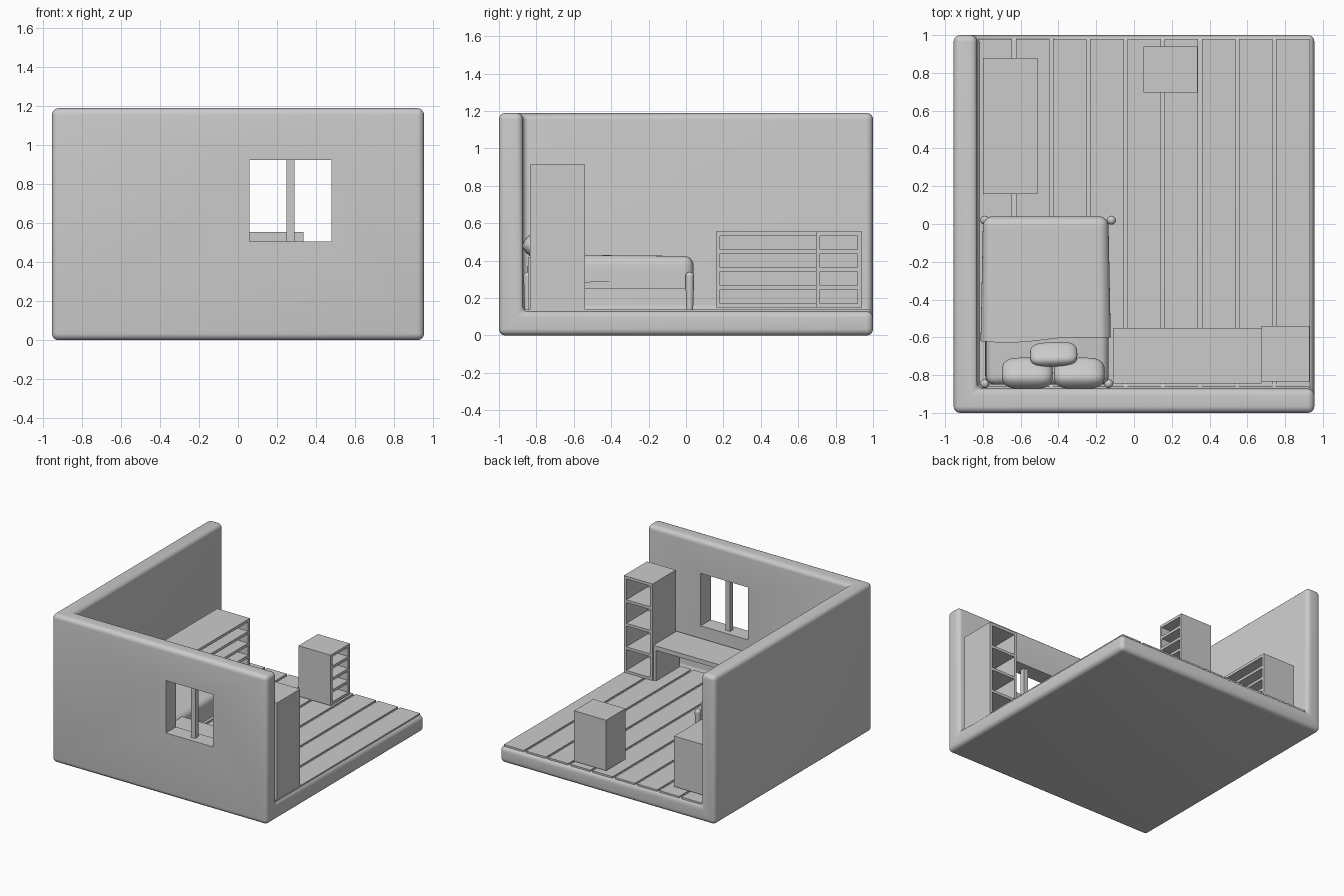
import bpy, bmesh, math
from mathutils import Vector, Matrix

if "Cube" in bpy.data.objects:
    bpy.data.objects.remove(bpy.data.objects["Cube"])


def make(name, bm, smooth=False):
    bmesh.ops.recalc_face_normals(bm, faces=bm.faces)
    me = bpy.data.meshes.new(name)
    bm.to_mesh(me)
    bm.free()
    ob = bpy.data.objects.new(name, me)
    bpy.context.collection.objects.link(ob)
    if smooth:
        activate(ob)
        bpy.ops.object.shade_smooth_by_angle(angle=math.radians(40))
    return ob


def activate(ob):
    bpy.ops.object.select_all(action='DESELECT')
    ob.select_set(True)
    bpy.context.view_layer.objects.active = ob


def add_box(bm, lo, hi):
    lo, hi = Vector(lo), Vector(hi)
    m = Matrix.Translation((lo + hi) / 2) @ Matrix.Diagonal((*(hi - lo), 1))
    return bmesh.ops.create_cube(bm, size=1, matrix=m)['verts']


def boxes(name, spans, bevel=0, segs=3):
    bm = bmesh.new()
    for lo, hi in spans:
        add_box(bm, lo, hi)
    if bevel:
        bmesh.ops.bevel(bm, geom=bm.edges[:], offset=bevel, segments=segs,
                        profile=0.5, affect='EDGES')
    return make(name, bm, bool(bevel))


def cut(ob, name, lo, hi):
    cutter = boxes(name, [(lo, hi)])
    cutter.hide_render = True
    m = ob.modifiers.new(name, 'BOOLEAN')
    m.operation, m.solver, m.object = 'DIFFERENCE', 'EXACT', cutter
    activate(ob)
    bpy.ops.object.modifier_apply(modifier=m.name)
    bpy.data.objects.remove(cutter)


def shelf_unit(name, lo, hi, rows, side, t=0.022):
    """Open-fronted unit; side 'x' opens towards +x, 'y' towards +y."""
    (x0, y0, z0), (x1, y1, z1) = lo, hi
    if side == 'x':
        parts = [((x0, y0, z0), (x1, y0 + t, z1)), ((x0, y1 - t, z0), (x1, y1, z1)),
                 ((x0, y0 + t, z0), (x0 + t, y1 - t, z1))]
        a, b = (x0 + t, y0 + t), (x1, y1 - t)
    else:
        parts = [((x0, y0, z0), (x0 + t, y1, z1)), ((x1 - t, y0, z0), (x1, y1, z1)),
                 ((x0 + t, y0, z0), (x1 - t, y0 + t, z1))]
        a, b = (x0 + t, y0 + t), (x1 - t, y1)
    for i in range(rows + 1):
        z = z0 + (z1 - z0 - t) * i / rows
        parts.append(((*a, z), (*b, z + t)))
    return boxes(name, parts)


def pillow(name, centre, size, tilt, turn=0):
    bm = bmesh.new()
    bmesh.ops.create_uvsphere(bm, u_segments=32, v_segments=20, radius=1)
    for v in bm.verts:
        x, y, z = (math.copysign(abs(c) ** e, c) for c, e in zip(v.co, (.55, .55, .85)))
        v.co = Vector((x * size[0], y * size[1], z * size[2])) / 2
    bmesh.ops.transform(bm, verts=bm.verts, matrix=Matrix.Translation(centre)
                        @ Matrix.Rotation(turn, 4, 'Z') @ Matrix.Rotation(tilt, 4, 'X'))
    return make(name, bm, True)


# Room shell: floor and two walls with soft edges, then a window hole
room = boxes("room_shell", [((-.955, -1, 0), (.955, 1, 1.19))])
cut(room, "inside", (-.83, -.872, .13), (2, 2, 2))
bev = room.modifiers.new("soft", 'BEVEL')
bev.width, bev.segments, bev.limit_method = .035, 5, 'ANGLE'
activate(room)
bpy.ops.object.modifier_apply(modifier="soft")
cut(room, "window_hole", (.06, -1.2, .505), (.48, -.7, .925))
activate(room)
bpy.ops.object.shade_smooth_by_angle(angle=math.radians(40))
boxes("window_bar", [((.25, -.955, .50), (.29, -.915, .93))])

# Floor boards
boxes("floor_boards", [((-.823 + .197 * i, -.866, .12), (-.645 + .197 * i, .98, .14))
                       for i in range(9)])

# Storage furniture
shelf_unit("tall_shelf", (.675, -.835, .138), (.93, -.54, .915), 4, 'y')
shelf_unit("low_shelf", (-.80, .16, .15), (-.51, .88, .555), 4, 'x')
shelf_unit("small_shelf", (.05, .695, .15), (.335, .94, .555), 4, 'x')

# Desk
boxes("desk", [((-.11, -.845, .385), (.675, -.55, .42)),
               ((-.11, -.845, .138), (-.085, -.55, .385)),
               ((.65, -.845, .138), (.675, -.55, .385))])

# Bed frame, posts and mattress
boxes("bed_frame", [((-.79, -.85, .25), (-.135, .015, .30))])
bm = bmesh.new()
for x, y in ((-.79, .02), (-.12, .02), (-.79, -.845), (-.135, -.845)):
    bmesh.ops.create_cone(bm, cap_ends=True, segments=20, radius1=.018, radius2=.024,
                          depth=.18, matrix=Matrix.Translation((x, y, .228)))
    bmesh.ops.create_uvsphere(bm, u_segments=20, v_segments=10, radius=.024,
                              matrix=Matrix.Translation((x, y, .316)))
make("bed_posts", bm, True)
boxes("mattress", [((-.785, -.85, .28), (-.135, .01, .40))], .045, 5)

# Blanket: rounded slab with wavy head end and hem
blanket = boxes("blanket", [((-.80, -.61, .30), (-.135, .04, .425))])
bm = bmesh.new()
bm.from_mesh(blanket.data)
side_edges = [e for e in bm.edges if (e.verts[0].co + e.verts[1].co).z > .62
              and not all(v.co.y < -.6 for v in e.verts)
              or all(v.co.y > 0 for v in e.verts)
              and abs(e.verts[0].co.x - e.verts[1].co.x) < .01]
bmesh.ops.bevel(bm, geom=side_edges, offset=.05, segments=6, profile=.5, affect='EDGES')
for axis, a, b, n in (('x', -.73, -.2, 16), ('y', -.60, -.03, 16)):
    no = Vector((1, 0, 0)) if axis == 'x' else Vector((0, 1, 0))
    for i in range(n + 1):
        bmesh.ops.bisect_plane(bm, geom=bm.verts[:] + bm.edges[:] + bm.faces[:],
                               plane_co=no * (a + (b - a) * i / n), plane_no=no)
for v in bm.verts:
    f = min(1, max(0, -v.co.y / .61))
    v.co.x += .012 * f * math.copysign(1, v.co.x + .4675) * min(1, abs(v.co.x + .4675) / .33)
    if v.co.y < -.605:
        v.co.y += .018 * math.sin((v.co.x + .45) * 7)
    if v.co.z < .31:
        v.co.z += .01 * math.sin(v.co.y * 9) - .03 * f
    elif v.co.z > .42:
        v.co.z += .006 * f
bm.to_mesh(blanket.data)
bm.free()
activate(blanket)
bpy.ops.object.shade_smooth_by_angle(angle=math.radians(40))

# Pillows
pillow("pillow_left", (-.565, -.79, .465), (.27, .17, .12), math.radians(-40))
pillow("pillow_right", (-.29, -.79, .465), (.27, .17, .12), math.radians(-40))
pillow("cushion", (-.425, -.69, .475), (.25, .14, .08), math.radians(-40), math.radians(2))
